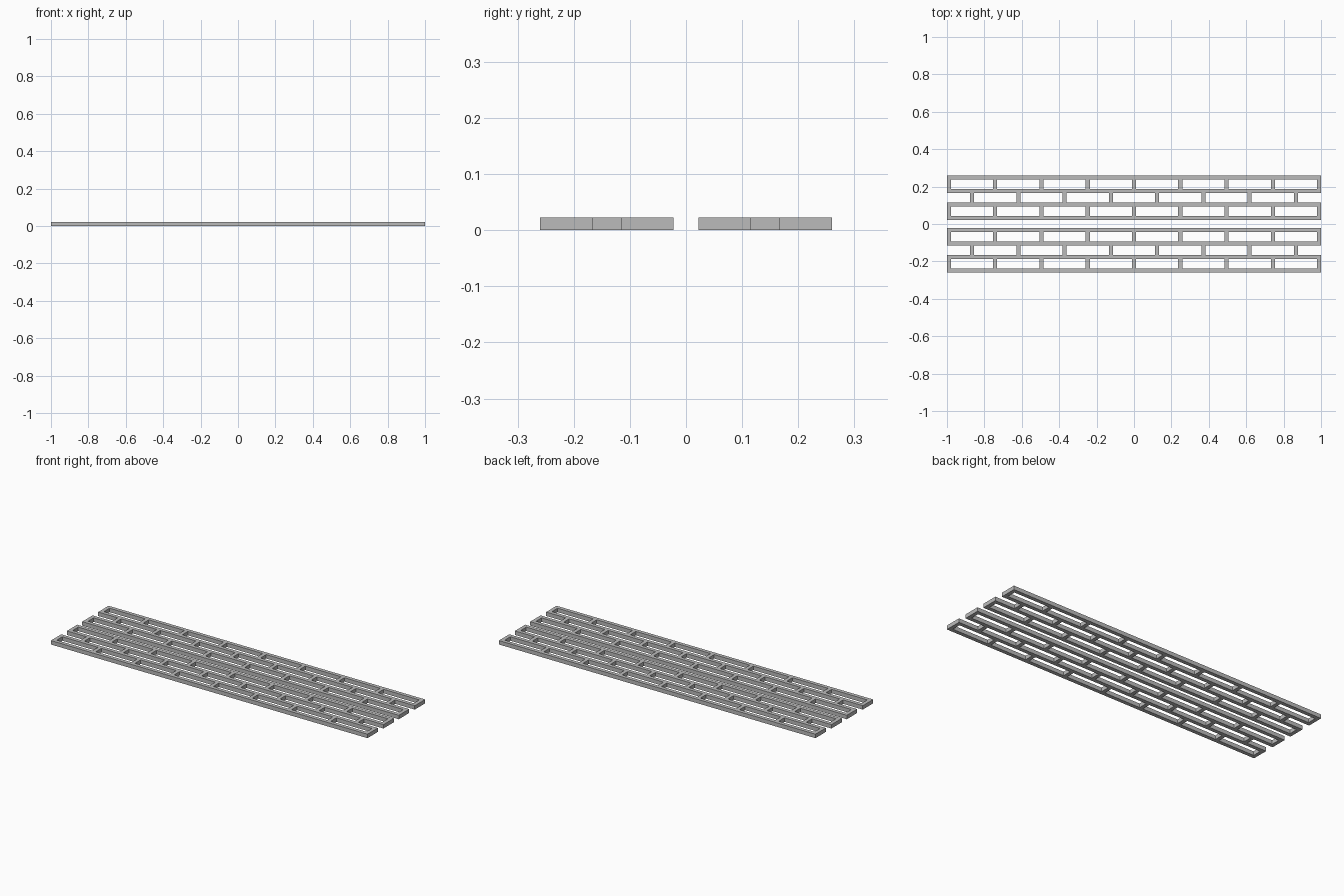
import bpy, bmesh

cube = bpy.data.objects.get("Cube")
if cube:
    bpy.data.objects.remove(cube, do_unlink=True)

BAR = 0.0215            # width of every rail and post
HEIGHT = 0.0225
CELLS = 8
PITCH = (2 - BAR) / CELLS
HOLE = 0.0505           # clear depth between rails
INNER = 0.0225          # distance of each panel from the centre line

grey = bpy.data.materials.new("plain_grey")
grey.use_nodes = True
colour = (0.5, 0.5, 0.5, 1)
grey.diffuse_color = colour
grey.node_tree.nodes["Principled BSDF"].inputs["Base Color"].default_value = colour

# Post centres: full-pitch rungs in the ladders, half-pitch ties between them
rungs = [-1 + BAR / 2 + i * PITCH for i in range(CELLS + 1)]
ties = [x + PITCH / 2 for x in rungs[:-1]]


def is_near(x, centres):
    return any(abs(x - c) < BAR / 2 for c in centres)


def build_panel(name, side):
    """Brick-pattern lattice: two ladders joined by staggered ties."""
    xs = sorted(c + s * BAR / 2 for c in rungs + ties for s in (-1, 1))
    ys = [INNER]
    for row in range(7):
        ys.append(ys[-1] + (HOLE if row % 2 else BAR))
    bm = bmesh.new()
    grid = [[bm.verts.new((x, side * y, 0)) for x in xs] for y in ys]
    for row in range(7):
        for col in range(len(xs) - 1):
            mid = (xs[col] + xs[col + 1]) / 2
            posts = ties if row == 3 else rungs
            if row % 2 == 0 or is_near(mid, posts):
                bm.faces.new((grid[row][col], grid[row][col + 1],
                              grid[row + 1][col + 1], grid[row + 1][col]))
    bmesh.ops.delete(bm, geom=[v for v in bm.verts if not v.link_faces], context='VERTS')

    # Raise the flat pattern into a solid
    top = bmesh.ops.extrude_face_region(bm, geom=bm.faces[:], use_keep_orig=True)
    bmesh.ops.translate(bm, vec=(0, 0, HEIGHT),
                        verts=[g for g in top["geom"] if isinstance(g, bmesh.types.BMVert)])
    bmesh.ops.recalc_face_normals(bm, faces=bm.faces)

    mesh = bpy.data.meshes.new(name)
    bm.to_mesh(mesh)
    bm.free()
    mesh.materials.append(grey)
    obj = bpy.data.objects.new(name, mesh)
    bpy.context.collection.objects.link(obj)


build_panel("front_lattice_panel", -1)
build_panel("back_lattice_panel", 1)
